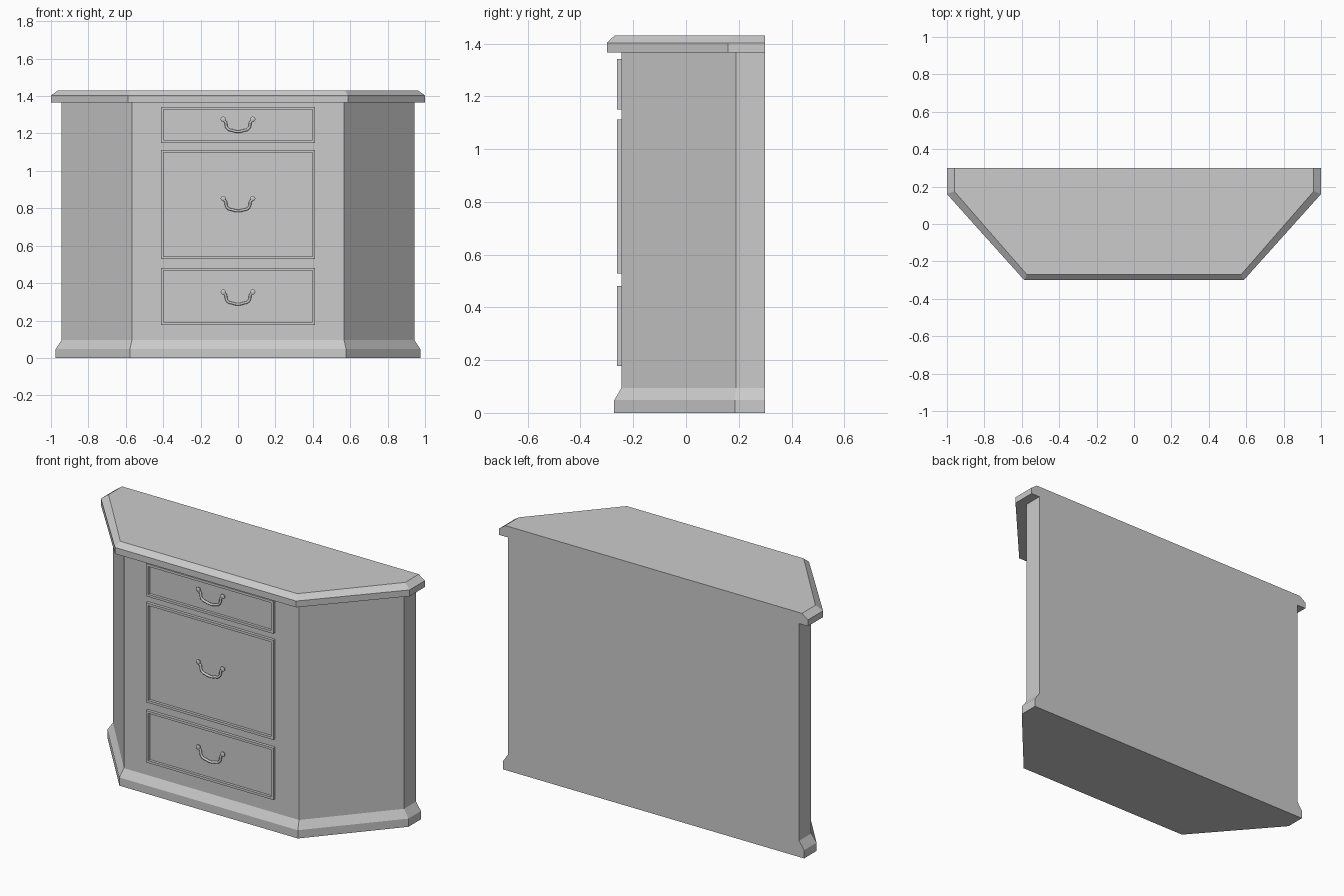
import bpy, bmesh, math

if "Cube" in bpy.data.objects:
    bpy.data.objects.remove(bpy.data.objects["Cube"])

BODY_Y, FACE_Y, BACK_Y = -0.245, -0.262, 0.30


def add_object(name, bm):
    bmesh.ops.recalc_face_normals(bm, faces=bm.faces)
    mesh = bpy.data.meshes.new(name)
    bm.to_mesh(mesh)
    bm.free()
    obj = bpy.data.objects.new(name, mesh)
    bpy.context.collection.objects.link(obj)
    return obj


def loft(name, levels):
    """Stack canted-corner outlines: (z, half width, side corner y, front half width, front y)."""
    bm = bmesh.new()
    rings = []
    for z, w, side_y, fw, front_y in levels:
        half = [(fw, front_y), (w, side_y), (w, BACK_Y)]
        pts = half + [(-x, y) for x, y in reversed(half)]
        rings.append([bm.verts.new((x, y, z)) for x, y in pts])
    for a, b in zip(rings, rings[1:]):
        for i in range(6):
            j = (i + 1) % 6
            bm.faces.new((a[i], a[j], b[j], b[i]))
    bm.faces.new(rings[0])
    bm.faces.new(rings[-1])
    return add_object(name, bm)


def drawer_frame(name, w, z0, z1, rim=0.014):
    """Thin raised border around a recessed drawer panel."""
    bm = bmesh.new()

    def ring(inset, y):
        a, lo, hi = w - inset, z0 + inset, z1 - inset
        return [bm.verts.new(p) for p in ((-a, y, lo), (a, y, lo), (a, y, hi), (-a, y, hi))]

    rings = [ring(0, BODY_Y), ring(0, FACE_Y), ring(rim, FACE_Y), ring(rim, BODY_Y - 0.001)]
    for a, b in zip(rings, rings[1:]):
        for i in range(4):
            j = (i + 1) % 4
            bm.faces.new((a[i], a[j], b[j], b[i]))
    bm.faces.new(rings[-1])
    return add_object(name, bm)


def knob(name, x, z):
    """Small turned post with a rounded cap."""
    profile = [(0.009, BODY_Y), (0.009, -0.252), (0.014, -0.254),
               (0.014, -0.258), (0.009, -0.261)]
    n = 14
    bm = bmesh.new()
    rings = [[bm.verts.new((x + r * math.cos(2 * math.pi * i / n), y,
                            z + r * math.sin(2 * math.pi * i / n))) for i in range(n)]
             for r, y in profile]
    for a, b in zip(rings, rings[1:]):
        for i in range(n):
            j = (i + 1) % n
            bm.faces.new((a[i], a[j], b[j], b[i]))
    bm.faces.new(rings[-1])
    obj = add_object(name, bm)
    obj.data.shade_smooth()
    obj.data.set_sharp_from_angle(angle=math.radians(40))


def bail(name, z):
    """Drooping pull swept along a mirrored path."""
    half = [(0.078, -0.004), (0.066, -0.016), (0.063, -0.038),
            (0.050, -0.055), (0.030, -0.060), (0.014, -0.065)]
    path = half + [(0, -0.066)] + [(-x, dz) for x, dz in reversed(half)]
    curve = bpy.data.curves.new(name, 'CURVE')
    curve.dimensions = '3D'
    curve.bevel_depth = 0.007
    curve.bevel_resolution = 2
    curve.resolution_u = 3
    curve.use_fill_caps = True
    spline = curve.splines.new('BEZIER')
    spline.bezier_points.add(len(path) - 1)
    for p, (x, dz) in zip(spline.bezier_points, path):
        p.co = (x, -0.2535, z + dz)
        p.handle_left_type = p.handle_right_type = 'AUTO'
    obj = bpy.data.objects.new(name, curve)
    bpy.context.collection.objects.link(obj)


# Cabinet body with flared plinth
loft("cabinet_body", [
    (0.0, 0.975, 0.185, 0.578, -0.272),
    (0.048, 0.975, 0.185, 0.578, -0.272),
    (0.095, 0.943, 0.19, 0.567, BODY_Y),
    (1.366, 0.943, 0.19, 0.567, BODY_Y)])

# Overhanging top with chamfered edge
loft("cabinet_top", [
    (1.366, 1.0, 0.16, 0.587, -0.30),
    (1.403, 1.0, 0.16, 0.587, -0.30),
    (1.431, 0.961, 0.175, 0.573, -0.27)])

# Drawers with pulls: bottom z, top z, knob z
drawers = {"top": (1.15, 1.341, 1.276), "middle": (0.529, 1.112, 0.852), "bottom": (0.177, 0.481, 0.353)}
for label, (z0, z1, kz) in drawers.items():
    drawer_frame(label + "_drawer", 0.412, z0, z1)
    bail(label + "_drawer_pull", kz)
    for side, x in (("left", -0.079), ("right", 0.079)):
        knob(f"{label}_drawer_{side}_knob", x, kz)
